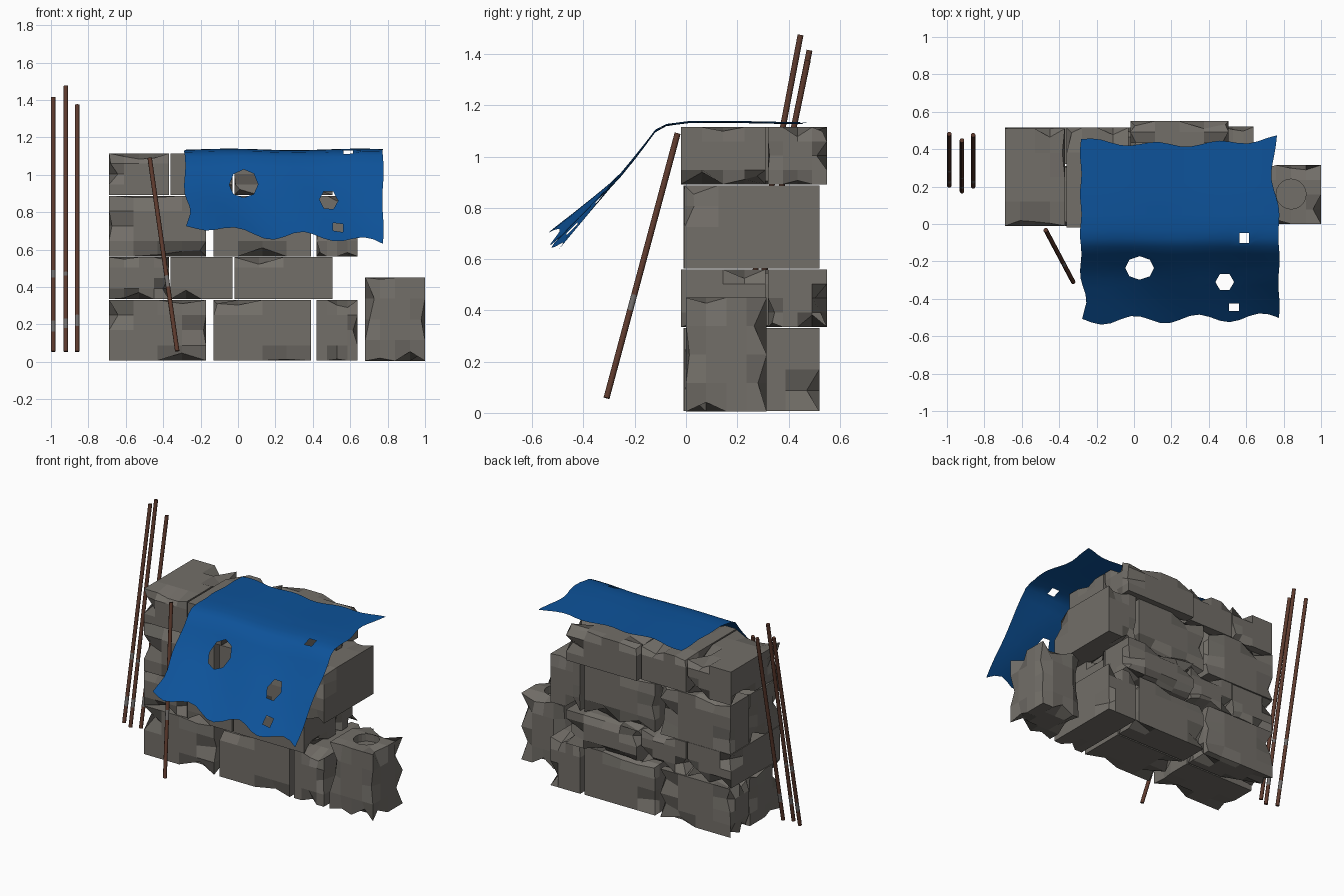
import bpy, bmesh, math, random
from mathutils import Vector

if "Cube" in bpy.data.objects:
    bpy.data.objects.remove(bpy.data.objects["Cube"])

random.seed(11)


def material(name, rgb):
    m = bpy.data.materials.new(name)
    m.diffuse_color = (*rgb, 1)
    m.use_nodes = True
    m.node_tree.nodes["Principled BSDF"].inputs["Base Color"].default_value = m.diffuse_color
    return m


STONE = material("grey_stone", (0.17, 0.158, 0.14))
TARP = material("blue_cloth", (0.004, 0.085, 0.32))
RUST = material("rusty_brown", (0.11, 0.042, 0.026))
BARE = material("bare_steel", (0.16, 0.15, 0.145))


def to_object(name, bm, mats, smooth=False):
    me = bpy.data.meshes.new(name)
    bmesh.ops.recalc_face_normals(bm, faces=bm.faces)
    for f in bm.faces:
        f.smooth = smooth
    bm.to_mesh(me)
    bm.free()
    ob = bpy.data.objects.new(name, me)
    bpy.context.collection.objects.link(ob)
    for m in mats:
        me.materials.append(m)
    return ob


def stone(name, lo, hi, wear=0.3):
    """Box with chipped edges; corners and flat sides keep the full size."""
    bm = bmesh.new()
    bmesh.ops.create_cube(bm, size=1)
    bmesh.ops.subdivide_edges(bm, edges=bm.edges[:], cuts=3, use_grid_fill=True)
    lo, hi = Vector(lo), Vector(hi)
    for v in bm.verts:
        rim = [k for k in range(3) if abs(v.co[k]) > 0.49]
        side = [math.copysign(1, v.co[k]) for k in range(3)]
        v.co = Vector([lo[k] + (v.co[k] + 0.5) * (hi[k] - lo[k]) for k in range(3)])
        if len(rim) == 2 and random.random() < wear:
            for k in rim:
                v.co[k] -= side[k] * random.uniform(0.005, 0.05)
        elif len(rim) == 3 and random.random() < 0.15:
            v.co -= Vector(side) * random.uniform(0.01, 0.035)
    return to_object(name, bm, [STONE])


# Wall: two kinds of course, alternating (x0, x1, y0, y1)
long_course = [(-0.69, -0.17, -0.01, 0.31), (-0.69, -0.17, 0.32, 0.515),
               (-0.13, 0.39, -0.01, 0.31), (-0.13, 0.39, 0.32, 0.515),
               (0.42, 0.64, -0.005, 0.52)]
short_course = [(-0.69, -0.37, -0.01, 0.51), (-0.36, -0.03, -0.02, 0.515),
                (-0.02, 0.505, -0.02, 0.31), (-0.02, 0.505, 0.32, 0.55)]
levels = [0.005, 0.333, 0.562, 0.89, 1.117]
for r in range(4):
    for n, (x0, x1, y0, y1) in enumerate(short_course if r % 2 else long_course):
        stone(f"wall_stone_{r + 1}_{n + 1}", (x0, y0, levels[r] + 0.002),
              (x1, y1, levels[r + 1] - 0.002))

# Loose stone at the right with a round socket in its top
loose = stone("loose_stone", (0.68, 0.0, 0.005), (1.0, 0.315, 0.45), 0.4)
bpy.ops.mesh.primitive_cylinder_add(vertices=20, radius=0.08, depth=0.12,
                                    location=(0.84, 0.16, 0.46))
cutter = bpy.context.object
cutter.name = "socket_cutter"
cutter.hide_render = True
cutter.data.materials.append(STONE)
mod = loose.modifiers.new("socket", 'BOOLEAN')
mod.operation, mod.solver, mod.object = 'DIFFERENCE', 'EXACT', cutter
bpy.context.view_layer.objects.active = loose
bpy.ops.object.modifier_apply(modifier=mod.name)
bpy.data.objects.remove(cutter)

# Cloth draped over the wall top and hanging out to the front
PROFILE = [(-0.58, 0.61), (-0.5, 0.68), (-0.42, 0.755), (-0.33, 0.845), (-0.24, 0.94),
           (-0.18, 1.015), (-0.12, 1.095), (-0.08, 1.118), (0.0, 1.13), (0.15, 1.132),
           (0.5, 1.125)]


def cloth_z(x, y):
    z = PROFILE[-1][1]
    for (a, za), (b, zb) in zip(PROFILE, PROFILE[1:]):
        if a <= y <= b:
            z = za + (zb - za) * (y - a) / (b - a)
    hang = min(1, max(0, (-0.28 - y) / 0.24))
    fold = min(1, max(0, (-0.05 - y) / 0.2))
    z += hang * (0.05 - 0.1 * (x + 0.27) / 1.05)
    z += fold * 0.01 * math.sin(11 * x + 6 * y)
    return z + 0.004 * (1 + math.sin(9 * x + 2))


NX, NY = 20, 22
X0, X1, Y0, Y1 = -0.285, 0.775, -0.505, 0.435
DX, DY = (X1 - X0) / NX, (Y1 - Y0) / NY
grid = {}
for i in range(NX + 1):
    for j in range(NY + 1):
        x, y = X0 + i * DX, Y0 + j * DY
        u, v = i / NX, j / NY
        left = 0.03 * math.exp(-((y + 0.42) / 0.08) ** 2) + 0.004 * math.sin(30 * y)
        right = -0.042 * math.exp(-((y - 0.27) / 0.12) ** 2) + 0.004 * math.sin(25 * y)
        front = 0.022 * math.cos(18.5 * x) + 0.02 * x - 0.008
        back = -0.01 + 0.013 * math.cos(19 * (x - 0.45)) + 0.11 * (x - 0.2) ** 2
        x += left * (1 - u) ** 6 + right * u ** 6
        y += front * (1 - v) ** 6 + back * v ** 6
        grid[i, j] = (x, y)

# Tears: centre, cells removed, radii, angle of the first rim point
holes = [(0.03, -0.235, 2, 2, 0.077, 0.063, 225), (0.485, -0.31, 1, 2, 0.05, 0.05, 240),
         (0.59, -0.075, 1, 1, 0.037, 0.037, 225), (0.535, -0.445, 1, 1, 0.037, 0.03, 225)]
removed = set()
for cx, cy, nx, ny, rx, ry, a0 in holes:
    i0 = round((cx - X0) / DX - nx / 2)
    j0 = round((cy - Y0) / DY - ny / 2)
    removed |= {(i0 + i, j0 + j) for i in range(nx) for j in range(ny)}
    rim = ([(i, 0) for i in range(nx)] + [(nx, j) for j in range(ny)]
           + [(i, ny) for i in range(nx, 0, -1)] + [(0, j) for j in range(ny, 0, -1)])
    for k, (i, j) in enumerate(rim):
        a = math.radians(a0 + 360 * k / len(rim))
        grid[i0 + i, j0 + j] = (cx + rx * math.cos(a), cy + ry * math.sin(a))

bm = bmesh.new()
pts = {k: bm.verts.new((x, y, cloth_z(x, y))) for k, (x, y) in grid.items()}
for i in range(NX):
    for j in range(NY):
        if (i, j) not in removed:
            bm.faces.new([pts[i, j], pts[i + 1, j], pts[i + 1, j + 1], pts[i, j + 1]])
bmesh.ops.delete(bm, geom=[v for v in bm.verts if not v.link_faces], context='VERTS')
to_object("torn_cloth", bm, [TARP], smooth=True)


# Rusty rods with a few bare bands, given as heights
def rod(name, a, b, bands, radius=0.012, sides=10):
    a, b = Vector(a), Vector(b)
    heights = sorted([a.z, b.z] + [h for band in bands for h in band])
    q = (b - a).to_track_quat('Z', 'Y')
    bm = bmesh.new()
    rings = []
    for h in heights:
        c = a.lerp(b, (h - a.z) / (b.z - a.z))
        rings.append([bm.verts.new(c + q @ Vector((radius * math.cos(t), radius * math.sin(t), 0)))
                      for t in (2 * math.pi * k / sides for k in range(sides))])
    for n, (lower, upper) in enumerate(zip(rings, rings[1:])):
        for k in range(sides):
            m = (k + 1) % sides
            f = bm.faces.new([lower[k], lower[m], upper[m], upper[k]])
            f.material_index = n % 2
    bm.faces.new(rings[0][::-1])
    bm.faces.new(rings[-1])
    ob = to_object(name, bm, [RUST, BARE], smooth=True)
    for p in ob.data.polygons:
        p.use_smooth = len(p.vertices) == 4
    ob.data.set_sharp_from_angle(angle=math.radians(40))


rod("rod_left", (-0.988, 0.205, 0.055), (-0.988, 0.482, 1.415), [(0.16, 0.22), (0.45, 0.49)])
rod("rod_middle", (-0.92, 0.175, 0.055), (-0.92, 0.447, 1.475), [(0.18, 0.23), (0.46, 0.48)])
rod("rod_right", (-0.86, 0.2, 0.055), (-0.86, 0.475, 1.375), [(0.19, 0.25)])
rod("rod_leaning_on_wall", (-0.325, -0.31, 0.058), (-0.472, -0.033, 1.09), [(0.4, 0.46)])
